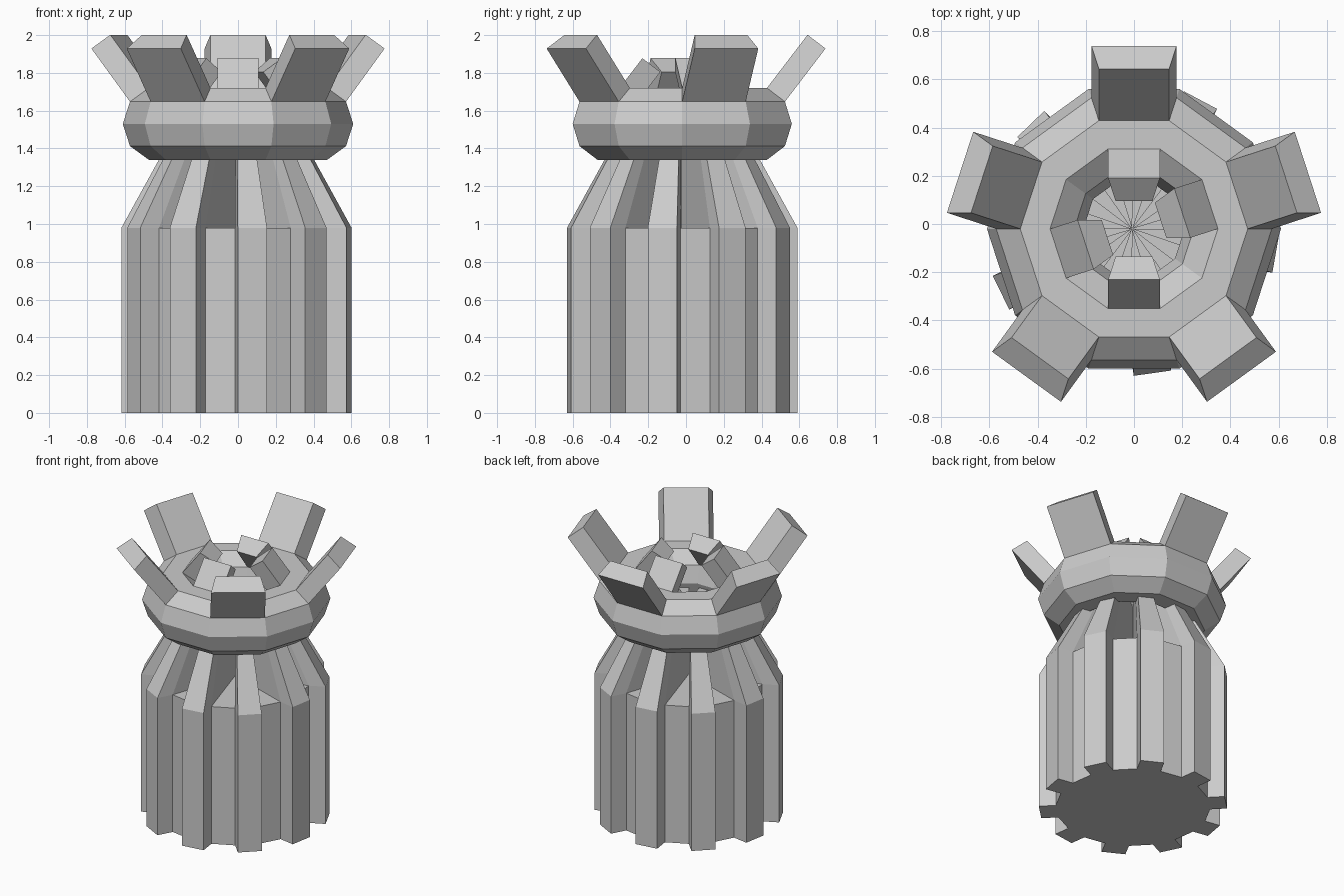
import bpy, bmesh
from math import sin, cos, radians
from mathutils import Vector

if "Cube" in bpy.data.objects:
    bpy.data.objects.remove(bpy.data.objects["Cube"])


def finish(bm, name, loc):
    bmesh.ops.remove_doubles(bm, verts=bm.verts, dist=1e-4)
    bmesh.ops.recalc_face_normals(bm, faces=bm.faces)
    me = bpy.data.meshes.new(name)
    bm.to_mesh(me)
    bm.free()
    ob = bpy.data.objects.new(name, me)
    ob.location = loc
    bpy.context.collection.objects.link(ob)
    return ob


def ribbed_column():
    core_r, rib_depth, shoulder, top, taper = 0.50, 0.111, 0.98, 1.50, 0.53
    bm = bmesh.new()

    def face(*pts):
        bm.faces.new([bm.verts.new(p) for p in pts])

    def at(p, z, s=1.0):
        return Vector((p.x * s, p.y * s, z))

    zero = Vector((0, 0, 0))
    for k in range(20):
        mid = radians(-82 + 18 * k)
        a, b = (Vector((core_r * cos(mid + d), core_r * sin(mid + d), 0))
                for d in (radians(-9), radians(9)))
        if k % 2:
            # groove: recessed wall and flat wedge floor at the shoulder
            face(a, b, at(b, shoulder), at(a, shoulder))
            face(at(zero, shoulder), at(a, shoulder), at(b, shoulder))
            face(zero, b, a)
        else:
            # rib: straight below the shoulder, tapering above it
            out = Vector((cos(mid), sin(mid), 0)) * rib_depth
            c, d = a + out, b + out
            for p, q in ((a, c), (c, d), (d, b)):
                face(p, q, at(q, shoulder), at(p, shoulder))
            for p, q in ((zero, a), (a, c), (c, d), (d, b), (b, zero)):
                face(at(p, shoulder), at(q, shoulder), at(q, top, taper), at(p, top, taper))
            face(zero, b, d, c, a)
            face(*[at(p, top, taper) for p in (a, c, d, b)])
            face(*[at(p, top, taper) for p in (zero, a, b)])
    finish(bm, "ribbed_column", (-0.008, -0.02, 0))


def crown_ring():
    n, major, minor = 10, 0.41, 0.20
    bm = bmesh.new()
    step = radians(36)
    v = [[bm.verts.new(((major + minor * cos(j * step)) * cos(i * step),
                        (major + minor * cos(j * step)) * sin(i * step),
                        minor * sin(j * step))) for j in range(n)] for i in range(n)]
    f = {}
    for i in range(n):
        for j in range(n):
            i2, j2 = (i + 1) % n, (j + 1) % n
            f[i, j] = bm.faces.new((v[i][j], v[i2][j], v[i2][j2], v[i][j2]))
    bm.normal_update()

    def raise_faces(keys, dist):
        moves = [(f[k], f[k].normal.copy()) for k in keys]
        for fc, nrm in moves:
            new = bmesh.ops.extrude_discrete_faces(bm, faces=[fc])["faces"][0]
            bmesh.ops.translate(bm, verts=new.verts, vec=nrm * dist)

    # five long outer prongs, four short inner prongs
    raise_faces([(i, 1) for i in (0, 2, 4, 6, 8)], 0.354)
    raise_faces([(i, 3) for i in (0, 2, 5, 7)], 0.198)
    finish(bm, "crown_ring", (0, -0.02, 1.53))


ribbed_column()
crown_ring()
